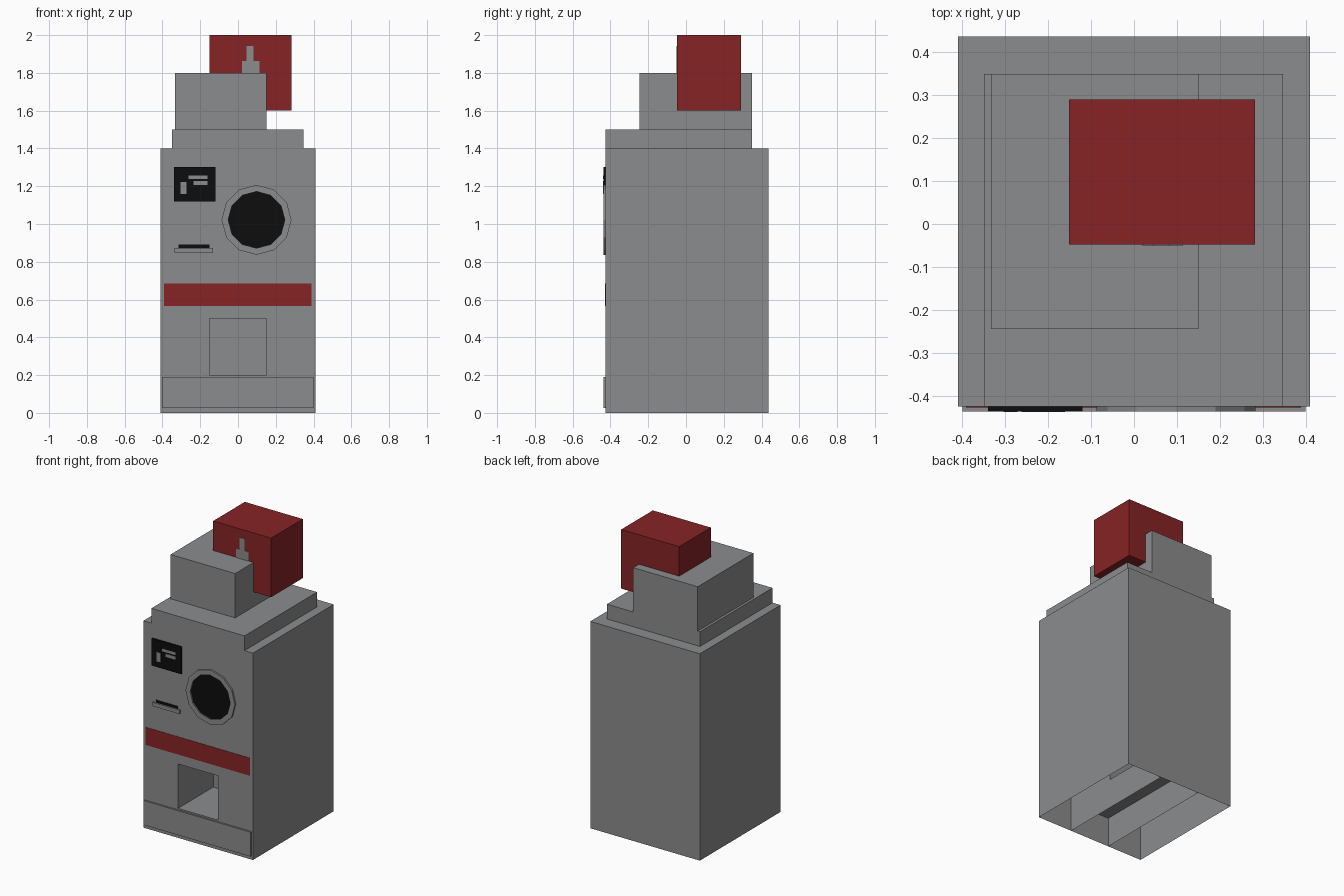
import bpy, bmesh, math

if "Cube" in bpy.data.objects:
    bpy.data.objects.remove(bpy.data.objects["Cube"])

def material(name, rgb):
    m = bpy.data.materials.new(name)
    m.diffuse_color = (*rgb, 1)
    m.use_nodes = True
    m.node_tree.nodes["Principled BSDF"].inputs["Base Color"].default_value = m.diffuse_color
    return m

GREY = material("grey", (0.26, 0.262, 0.27))
RED = material("dark red", (0.24, 0.017, 0.018))
BLACK = material("black", (0.004, 0.004, 0.004))

FRONT, BACK, PLATE = -0.426, 0.4375, -0.4375   # main depths along y

def add_object(name, bm, mat):
    me = bpy.data.meshes.new(name)
    bm.to_mesh(me)
    bm.free()
    me.materials.append(mat)
    ob = bpy.data.objects.new(name, me)
    bpy.context.collection.objects.link(ob)
    return ob

def box(name, mat, x, y, z):
    """Box from (min, max) pairs."""
    bm = bmesh.new()
    bmesh.ops.create_cube(bm, size=1)
    for v in bm.verts:
        v.co = [r[0] if c < 0 else r[1] for c, r in zip(v.co, (x, y, z))]
    bmesh.ops.recalc_face_normals(bm, faces=bm.faces)
    return add_object(name, bm, mat)

def quad(bm, *pts):
    return bm.faces.new([bm.verts.new(p) for p in pts])

# Main body: open-bottomed shell with a tray opening in the front
W, H, T = 0.41, 1.4, 0.15
bm = bmesh.new()
xs, zs = (-W, -T, T, W), (0, 0.2, 0.5, H)
for i in range(3):
    for k in range(3):
        if (i, k) != (1, 1):
            x0, x1, z0, z1 = xs[i], xs[i + 1], zs[k], zs[k + 1]
            quad(bm, (x0, FRONT, z0), (x1, FRONT, z0), (x1, FRONT, z1), (x0, FRONT, z1))
quad(bm, (W, BACK, 0), (-W, BACK, 0), (-W, BACK, H), (W, BACK, H))
quad(bm, (W, FRONT, 0), (W, BACK, 0), (W, BACK, H), (W, FRONT, H))
quad(bm, (-W, BACK, 0), (-W, FRONT, 0), (-W, FRONT, H), (-W, BACK, H))
quad(bm, (-W, FRONT, H), (W, FRONT, H), (W, BACK, H), (-W, BACK, H))
bmesh.ops.remove_doubles(bm, verts=bm.verts, dist=1e-5)
add_object("body", bm, GREY)

# Delivery tray recess and the channel below it
D = -0.05
bm = bmesh.new()
quad(bm, (-T, FRONT, 0.2), (T, FRONT, 0.2), (T, BACK, 0.2), (-T, BACK, 0.2))
quad(bm, (-T, FRONT, 0.5), (-T, D, 0.5), (T, D, 0.5), (T, FRONT, 0.5))
quad(bm, (-T, D, 0.2), (T, D, 0.2), (T, D, 0.5), (-T, D, 0.5))
quad(bm, (-T, FRONT, 0.2), (-T, D, 0.2), (-T, D, 0.5), (-T, FRONT, 0.5))
quad(bm, (T, D, 0.2), (T, FRONT, 0.2), (T, FRONT, 0.5), (T, D, 0.5))
quad(bm, (-T, FRONT, 0), (-T, BACK, 0), (-T, BACK, 0.2), (-T, FRONT, 0.2))
quad(bm, (T, BACK, 0), (T, FRONT, 0), (T, FRONT, 0.2), (T, BACK, 0.2))
add_object("delivery_tray", bm, GREY)

# Stepped top and red head box
box("lower_step", GREY, (-0.35, 0.347), (FRONT, 0.35), (H, 1.5))
box("upper_step", GREY, (-0.333, 0.15), (-0.245, 0.35), (1.5, 1.8))
box("head_box", RED, (-0.152, 0.282), (-0.048, 0.29), (1.6, 2.0))

# Plain stepped mark on the head box
box("head_mark_base", GREY, (0.02, 0.113), (-0.051, -0.047), (1.79, 1.862))
box("head_mark_stem", GREY, (0.046, 0.083), (-0.051, -0.047), (1.862, 1.943))

# Front panels
box("kick_plate", GREY, (-0.40, 0.40), (PLATE, FRONT), (0.025, 0.19))
box("red_stripe", RED, (-0.392, 0.39), (FRONT - 0.002, FRONT), (0.565, 0.685))
box("screen", BLACK, (-0.34, -0.12), (PLATE, FRONT), (1.12, 1.303))
box("slot_ledge", GREY, (-0.335, -0.132), (PLATE, FRONT), (0.847, 0.873))
box("slot_opening", BLACK, (-0.315, -0.15), (FRONT - 0.002, FRONT), (0.873, 0.891))

# Bars shown on the screen
for i, (x, z) in enumerate([((-0.304, -0.272), (1.159, 1.222)),
                            ((-0.262, -0.161), (1.238, 1.256)),
                            ((-0.235, -0.161), (1.207, 1.228))]):
    box(f"screen_bar_{i + 1}", GREY, x, (PLATE - 0.001, PLATE), z)

# Round window: twelve-sided ring with a dark pane
CX, CZ, N = 0.098, 1.022, 12

def ring_pts(bm, r, y):
    return [bm.verts.new((CX + r * math.cos(math.tau * i / N), y,
                          CZ + r * math.sin(math.tau * i / N))) for i in range(N)]

bm = bmesh.new()
loops = [ring_pts(bm, r, y) for r, y in
         ((0.185, FRONT), (0.185, PLATE), (0.15, PLATE), (0.15, FRONT))]
for a, b in zip(loops, loops[1:]):
    for i in range(N):
        j = (i + 1) % N
        bm.faces.new((a[i], a[j], b[j], b[i]))
bmesh.ops.recalc_face_normals(bm, faces=bm.faces)
add_object("window_ring", bm, GREY)

bm = bmesh.new()
bm.faces.new(ring_pts(bm, 0.15, FRONT - 0.003))
add_object("window_pane", bm, BLACK)
